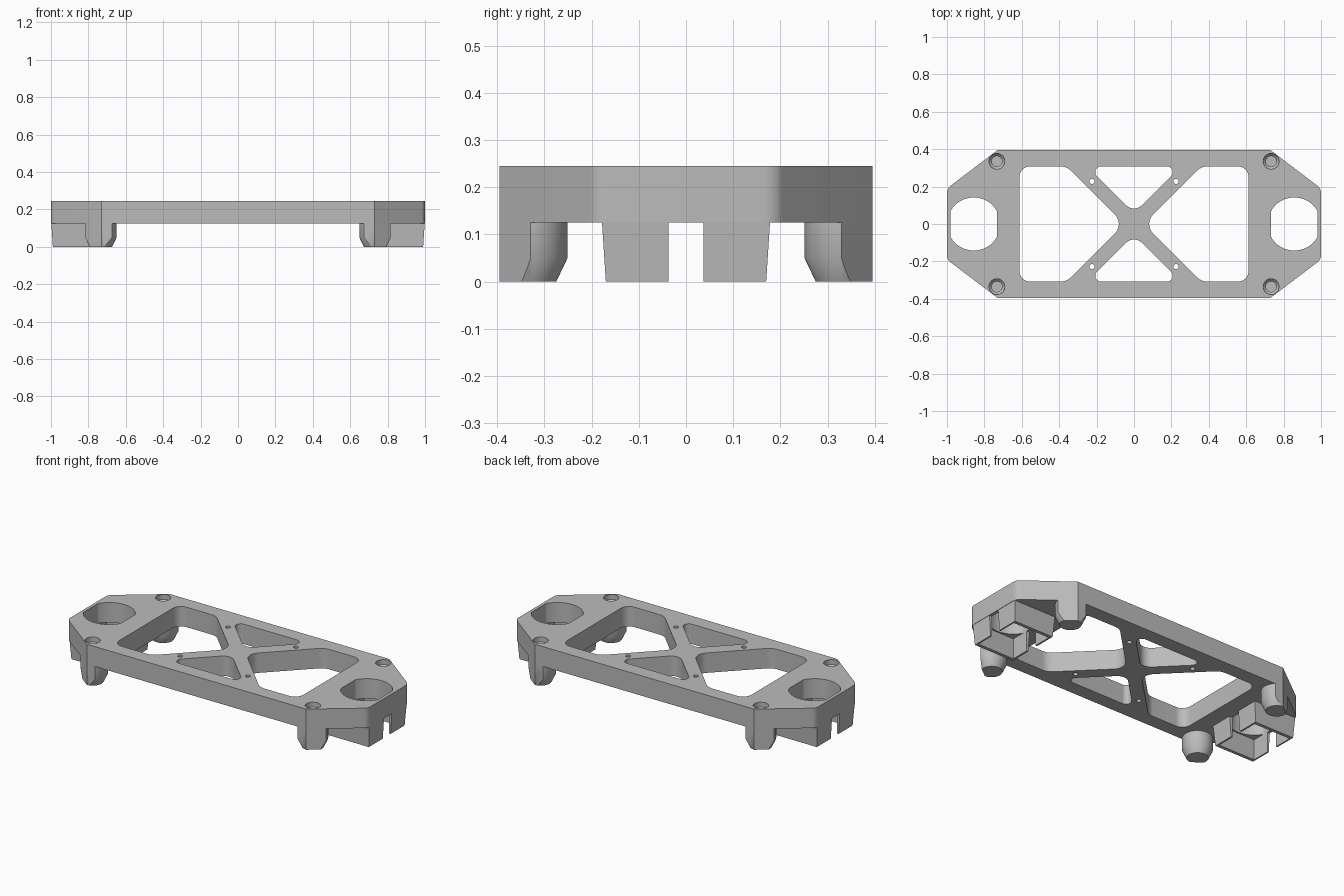
import bpy, bmesh, math
from mathutils import Vector

if "Cube" in bpy.data.objects:
    bpy.data.objects.remove(bpy.data.objects["Cube"], do_unlink=True)

grey = bpy.data.materials.new("plain_grey")
grey.use_nodes = True
colour = (0.5, 0.5, 0.5, 1)
grey.diffuse_color = colour
grey.node_tree.nodes["Principled BSDF"].inputs["Base Color"].default_value = colour

TOP, UNDER = 0.245, 0.125
PEG_X, PEG_Y = 0.733, 0.335
BORE_X = 0.857


def loft(name, sections):
    """Closed solid through matching outlines, each given as (points, z)."""
    bm = bmesh.new()
    rings = [[bm.verts.new((x, y, z)) for x, y in pts] for pts, z in sections]
    n = len(rings[0])
    for low, high in zip(rings, rings[1:]):
        for i in range(n):
            j = (i + 1) % n
            bm.faces.new((low[i], low[j], high[j], high[i]))
    bm.faces.new(rings[0])
    bm.faces.new(rings[-1])
    bmesh.ops.recalc_face_normals(bm, faces=bm.faces[:])
    mesh = bpy.data.meshes.new(name)
    bm.to_mesh(mesh)
    bm.free()
    mesh.materials.append(grey)
    obj = bpy.data.objects.new(name, mesh)
    bpy.context.collection.objects.link(obj)
    return obj


def prism(name, pts, z0, z1):
    return loft(name, [(pts, z0), (pts, z1)])


def circle(cx, cy, r, n=48):
    return [(cx + r * math.cos(math.tau * i / n), cy + r * math.sin(math.tau * i / n))
            for i in range(n)]


def rect(x0, x1, y):
    return [(x0, -y), (x1, -y), (x1, y), (x0, y)]


def rounded(corners, steps=8):
    """Convex outline with a fillet at each (x, y, radius) corner."""
    out = []
    n = len(corners)
    for i, (x, y, r) in enumerate(corners):
        p = Vector((x, y))
        if r == 0:
            out.append((x, y))
            continue
        a = (Vector(corners[i - 1][:2]) - p).normalized()
        b = (Vector(corners[(i + 1) % n][:2]) - p).normalized()
        half = a.angle(b) / 2
        centre = p + (a + b).normalized() * (r / math.sin(half))
        start = p + a * (r / math.tan(half)) - centre
        end = p + b * (r / math.tan(half)) - centre
        for k in range(steps + 1):
            d = start.lerp(end, k / steps)
            # spread the points evenly enough along the arc
            out.append(tuple(centre + d.normalized() * r))
    return out


def flip(pts, sx=1, sy=1):
    return [(x * sx, y * sy) for x, y in pts]


def combine(obj, tool, operation="DIFFERENCE"):
    mod = obj.modifiers.new("cut", "BOOLEAN")
    mod.operation = operation
    mod.solver = "EXACT"
    mod.object = tool
    bpy.context.view_layer.objects.active = obj
    bpy.ops.object.modifier_apply(modifier=mod.name)
    bpy.data.objects.remove(tool, do_unlink=True)


def smooth(obj):
    bpy.ops.object.select_all(action="DESELECT")
    obj.select_set(True)
    bpy.context.view_layer.objects.active = obj
    bpy.ops.object.shade_smooth_by_angle(angle=math.radians(30))


def screw_hole(x, y):
    """Blind stepped hole running from the top into a peg."""
    wide, narrow = circle(x, y, 0.042), circle(x, y, 0.028)
    return loft("hole_cutter", [(narrow, 0.06), (narrow, 0.2), (wide, 0.215), (wide, 0.3)])


# Outer outline of the frame
quarter = [(1, 0.19, 0.05), (0.73, 0.395, 0)]
outline = rounded(quarter
                  + [(-x, y, r) for x, y, r in reversed(quarter)]
                  + [(-x, -y, r) for x, y, r in quarter]
                  + [(x, -y, r) for x, y, r in reversed(quarter)])

# Top plate with cross-braced windows
plate = prism("top_plate", outline, UNDER, TOP)
side_window = rounded([(0.612, -0.308, 0.055), (0.612, 0.308, 0.055),
                       (0.36, 0.308, 0.08), (0.052, 0, 0.07), (0.36, -0.308, 0.08)])
mid_window = rounded([(-0.25, 0.308, 0.03), (0, 0.058, 0.06), (0.25, 0.308, 0.03)])
for s in (1, -1):
    combine(plate, prism("window_cutter", flip(side_window, sx=s), 0, 0.4))
    combine(plate, prism("window_cutter", flip(mid_window, sy=s), 0, 0.4))

    # Large round bore, flattened at both sides
    bore = prism("bore_cutter", circle(s * BORE_X, 0, 0.142, 64), 0, 0.4)
    combine(bore, prism("bore_limit", flip(rect(0.733, 0.981, 0.2), sx=s), -0.1, 0.5),
            "INTERSECT")
    combine(plate, bore)
    for t in (1, -1):
        combine(plate, prism("pin_cutter", circle(s * 0.225, t * 0.228, 0.014, 20), 0, 0.4))
        combine(plate, screw_hole(s * PEG_X, t * PEG_Y))
smooth(plate)

# Chamfered corner pegs, trimmed flush with the outline
for s, side in ((1, "left"), (-1, "right")):
    for t, end in ((1, "back"), (-1, "front")):
        base = circle(s * PEG_X, t * PEG_Y, 0.06)
        body = circle(s * PEG_X, t * PEG_Y, 0.084)
        peg = loft(f"{end}_{side}_peg", [(base, 0), (body, 0.05), (body, UNDER)])
        combine(peg, prism("trim", outline, -0.1, 0.4), "INTERSECT")
        combine(peg, screw_hole(s * PEG_X, t * PEG_Y))
        smooth(peg)

# Thin-walled tapered sockets below the bores, slotted lengthwise
for s, side in ((1, "left"), (-1, "right")):
    socket = loft(f"{side}_socket", [(flip(rect(0.722, 0.99, 0.17), sx=s), 0),
                                     (flip(rect(0.712, 0.998, 0.178), sx=s), UNDER)])
    combine(socket, prism("pocket", flip(rect(0.733, 0.981, 0.15), sx=s), -0.1, 0.4))
    combine(socket, prism("slot", flip(rect(0.6, 1.1, 0.037), sx=s), -0.1, 0.4))
    smooth(socket)
